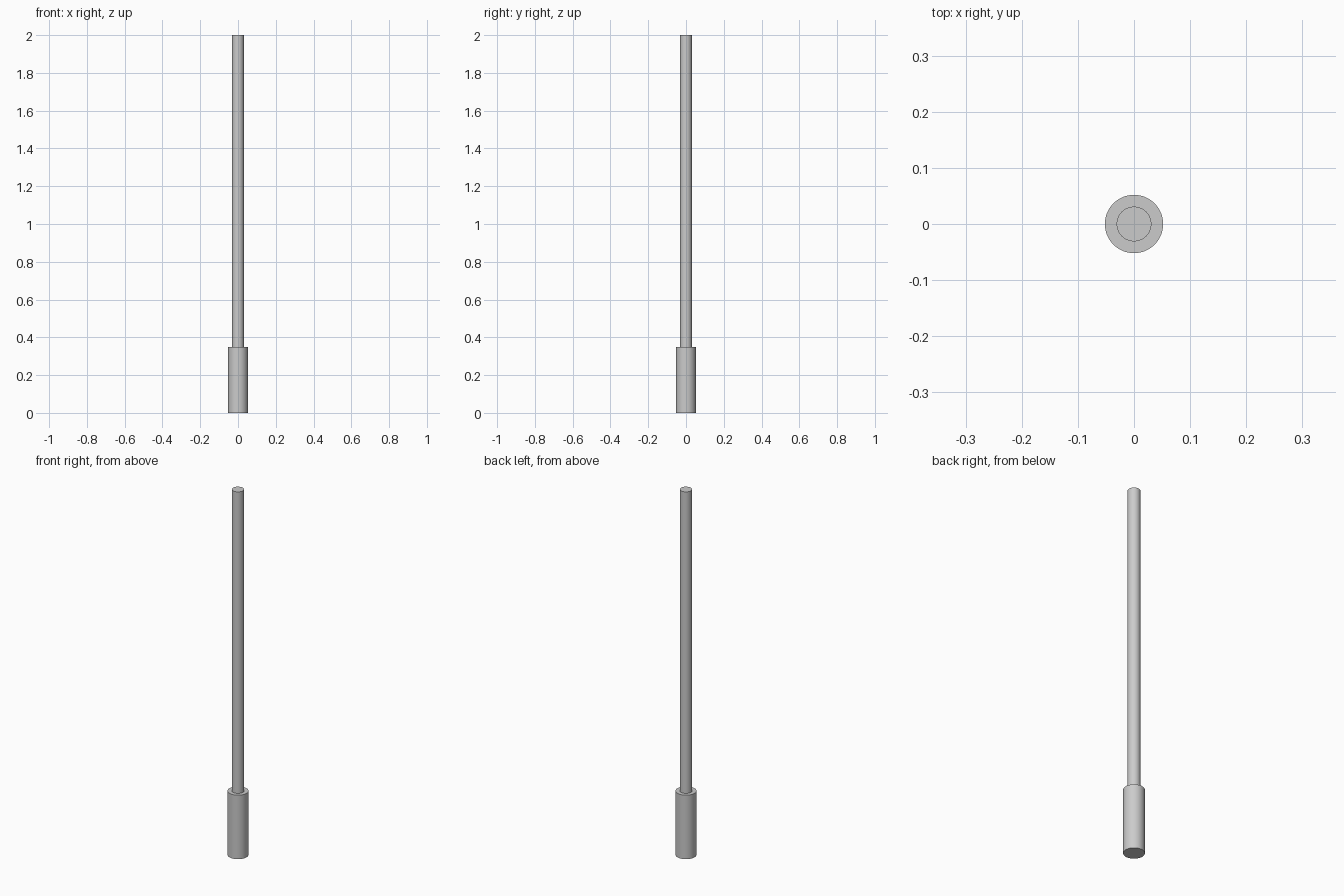
import bpy
import math

if "Cube" in bpy.data.objects:
    bpy.data.objects.remove(bpy.data.objects["Cube"])


def cylinder(name, radius, z0, z1, sides=48):
    bpy.ops.mesh.primitive_cylinder_add(
        vertices=sides, radius=radius, depth=z1 - z0,
        location=(0, 0, (z0 + z1) / 2))
    obj = bpy.context.object
    obj.name = name
    bpy.ops.object.shade_smooth_by_angle(angle=math.radians(30))
    return obj


# Thick sleeve at the bottom
cylinder("base_sleeve", 0.052, 0.0, 0.35)

# Slim pole rising out of the sleeve
cylinder("pole", 0.031, 0.3, 2.0)
